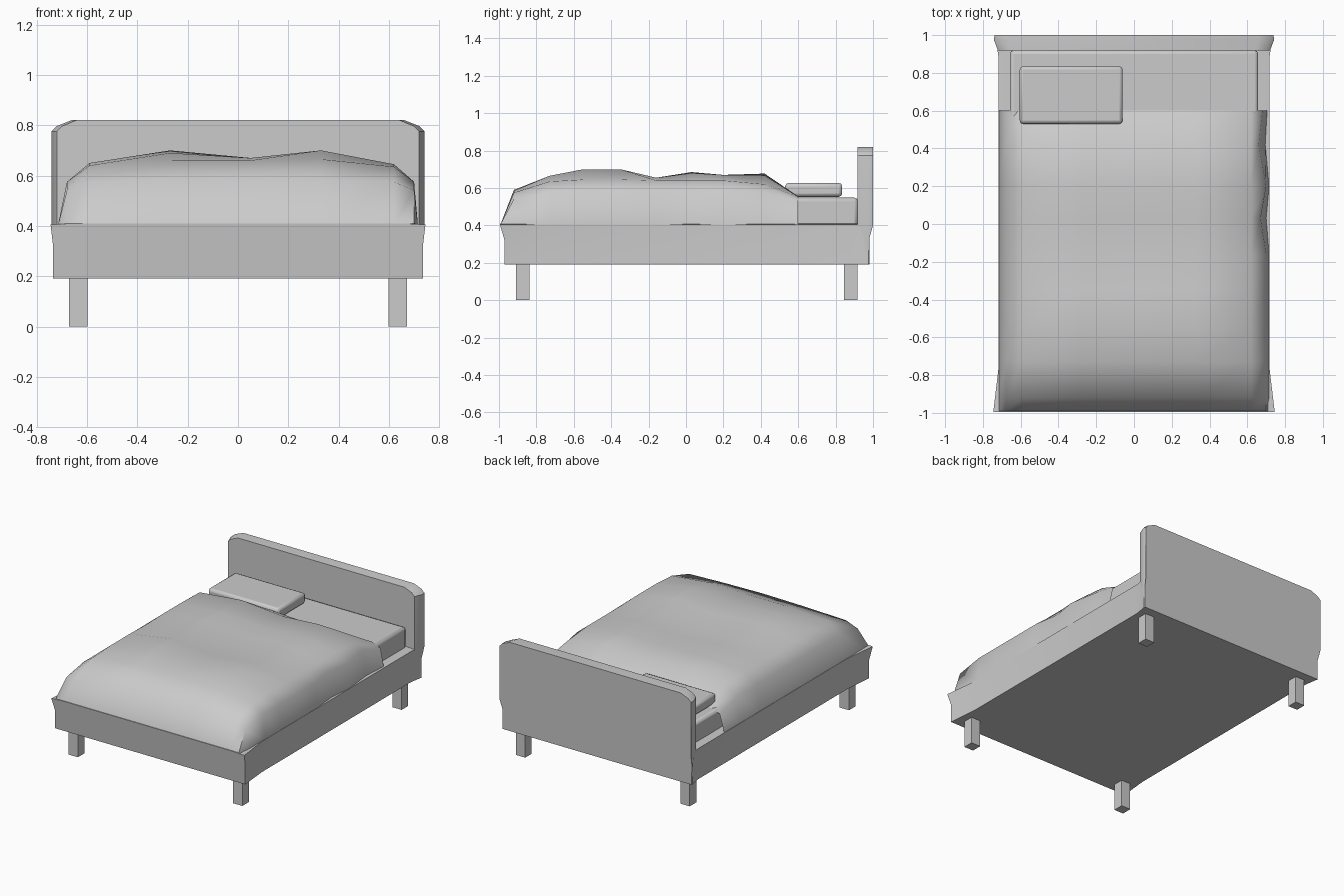
import bpy, bmesh

if "Cube" in bpy.data.objects:
    bpy.data.objects.remove(bpy.data.objects["Cube"])


def finish(name, bm, angle=0.7, bevel=0.0, segments=2):
    """Turn a bmesh into a smooth-shaded object, with an optional bevel."""
    bmesh.ops.recalc_face_normals(bm, faces=bm.faces)
    mesh = bpy.data.meshes.new(name)
    bm.to_mesh(mesh)
    bm.free()
    ob = bpy.data.objects.new(name, mesh)
    bpy.context.collection.objects.link(ob)
    if bevel:
        mod = ob.modifiers.new("bevel", 'BEVEL')
        mod.width, mod.segments = bevel, segments
    bpy.ops.object.select_all(action='DESELECT')
    bpy.context.view_layer.objects.active = ob
    ob.select_set(True)
    bpy.ops.object.shade_smooth_by_angle(angle=angle)
    return ob


def box(name, lo, hi, bevel=0.0):
    bm = bmesh.new()
    bmesh.ops.create_cube(bm, size=1)
    for v in bm.verts:
        v.co = [l + (c + 0.5) * (h - l) for c, l, h in zip(v.co, lo, hi)]
    return finish(name, bm, bevel=bevel)


def loft(name, rows, closed, angle=0.7):
    """Skin equal-length rows of points; closed rows become a capped solid."""
    bm = bmesh.new()
    vs = [[bm.verts.new(p) for p in row] for row in rows]
    n = len(vs[0])
    for a, b in zip(vs, vs[1:]):
        for i in range(n if closed else n - 1):
            j = (i + 1) % n
            bm.faces.new((a[i], a[j], b[j], b[i]))
    if closed:
        bm.faces.new(vs[0])
        bm.faces.new(vs[-1])
    return finish(name, bm, angle)


def mirrored(half):
    """Complete a right-hand outline with its left-hand copy."""
    return half + [(-x, z) for x, z in reversed(half)]


# Base frame: cross-sections along y, flaring at the front corners
stations = [(-0.97, -0.995, 0.735, 0.745), (-0.76, -0.76, 0.715, 0.717),
            (0.88, 0.88, 0.715, 0.717), (0.975, 0.975, 0.73, 0.73)]
rows = []
for y_low, y_top, w_low, w_top in stations:
    half = [(w_low, 0.19), (w_low, 0.32), (w_top, 0.405), (0.66, 0.41)]
    rows.append([(x, y_low if z < 0.35 else y_top, z) for x, z in mirrored(half)])
loft("base_frame", rows, True)

# Headboard with clipped top corners and a narrower lower part
half = [(0.733, 0.19), (0.735, 0.33), (0.742, 0.40), (0.742, 0.775),
        (0.72, 0.797), (0.662, 0.82)]
outline = mirrored(half)
loft("headboard", [
    [(x * 0.97, 0.918, z) for x, z in outline],
    [(x, 0.975, z) for x, z in outline],
    [(x * 0.995, 1.0 if z > 0.35 else 0.98, z) for x, z in outline]], True)

# Legs
for sx, side in ((-1, "left"), (1, "right")):
    for y, end in ((-0.91, "front"), (0.845, "back")):
        x = sx * 0.635
        box(f"{end}_{side}_leg", (x - 0.036, y, 0), (x + 0.036, y + 0.072, 0.2))

# Mattress and single pillow
box("mattress", (-0.657, -0.9, 0.39), (0.657, 0.92, 0.548), 0.02)
box("pillow", (-0.605, 0.53, 0.553), (-0.06, 0.835, 0.627), 0.018)

# Duvet: crumpled top heights at five columns, draped down at the sides
columns = [-0.59, -0.27, 0.05, 0.33, 0.62]
heights = [
    (-0.99, (0.41, 0.41, 0.41, 0.41, 0.41)),
    (-0.92, (0.575, 0.585, 0.59, 0.585, 0.575)),
    (-0.73, (0.64, 0.66, 0.66, 0.665, 0.635)),
    (-0.55, (0.65, 0.69, 0.67, 0.70, 0.645)),
    (-0.35, (0.65, 0.70, 0.67, 0.70, 0.645)),
    (-0.16, (0.645, 0.655, 0.65, 0.655, 0.64)),
    (0.03, (0.65, 0.685, 0.66, 0.68, 0.64)),
    (0.20, (0.65, 0.67, 0.655, 0.67, 0.64)),
    (0.42, (0.645, 0.677, 0.65, 0.668, 0.62)),
    (0.60, (0.555, 0.555, 0.555, 0.555, 0.553)),
]
wobble = [0, 0, 0, 0, 0, 0, -0.03, 0, -0.04, -0.02]
rows = []
for (y, zs), w in zip(heights, wobble):
    shoulder = min(0.575, 0.41 + 0.8 * (zs[0] - 0.41))
    row = [(-0.715, y, 0.405), (-0.68, y, shoulder)]
    row += [(x, y, z) for x, z in zip(columns, zs)]
    row += [(0.70 + w, y, shoulder), (0.715 + w / 2, y, 0.405)]
    rows.append(row)
loft("duvet", rows, False, angle=1.0)
